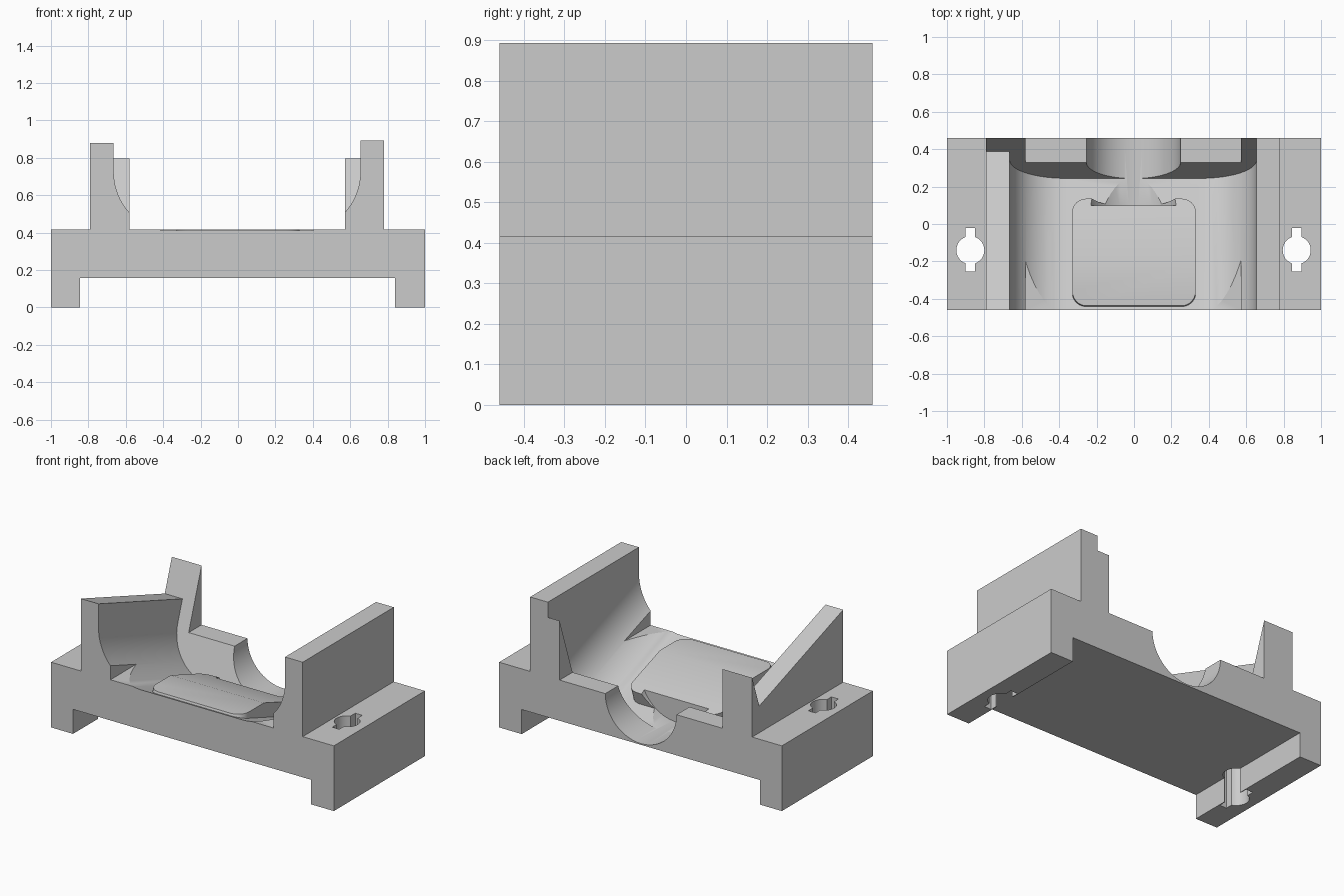
import bpy, bmesh, math
from mathutils import Matrix

cube = bpy.data.objects.get("Cube")
if cube:
    bpy.data.objects.remove(cube, do_unlink=True)

HALF_DEPTH = 0.46
DECK = 0.417
TILT = math.atan(0.344)
# Corner line where the sloping floor meets the sloping back stop
TILTED = Matrix.Translation((0, 0.244, 0.168)) @ Matrix.Rotation(-TILT, 4, 'X')

steel = bpy.data.materials.new("plain_grey")
steel.use_nodes = True
GREY = (0.6, 0.6, 0.6, 1)
steel.diffuse_color = GREY
steel.node_tree.nodes["Principled BSDF"].inputs["Base Color"].default_value = GREY


def prism(name, points, vector, matrix=Matrix()):
    """Extrude a closed outline of 3D points along a vector."""
    bm = bmesh.new()
    face = bm.faces.new([bm.verts.new(p) for p in points])
    out = bmesh.ops.extrude_face_region(bm, geom=[face])
    verts = [g for g in out["geom"] if isinstance(g, bmesh.types.BMVert)]
    bmesh.ops.translate(bm, verts=verts, vec=vector)
    bmesh.ops.recalc_face_normals(bm, faces=bm.faces)
    bm.transform(matrix)
    mesh = bpy.data.meshes.new(name)
    bm.to_mesh(mesh)
    bm.free()
    mesh.materials.append(steel)
    obj = bpy.data.objects.new(name, mesh)
    bpy.context.collection.objects.link(obj)
    return obj


def arc(cx, cy, r, start, end, steps):
    angles = [math.radians(start + (end - start) * i / steps) for i in range(steps + 1)]
    return [(cx + r * math.cos(a), cy + r * math.sin(a)) for a in angles]


def side(points, y):
    return [(x, y, z) for x, z in points]


def flat(points, z):
    return [(x, y, z) for x, y in points]


def combine(body, tool, operation='DIFFERENCE'):
    mod = body.modifiers.new(tool.name, 'BOOLEAN')
    mod.operation = operation
    mod.solver = 'EXACT'
    mod.object = tool
    bpy.context.view_layer.objects.active = body
    bpy.ops.object.modifier_apply(modifier=mod.name)
    bpy.data.objects.remove(tool, do_unlink=True)


# Main block with feet, shoulders and upright walls
outline = [(-1, 0), (-0.845, 0), (-0.845, 0.157), (0.84, 0.157), (0.84, 0), (1, 0),
           (1, DECK), (0.78, DECK), (0.78, 0.893), (-0.79, 0.893), (-0.79, DECK), (-1, DECK)]
body = prism("cradle_block", side(outline, -HALF_DEPTH), (0, 2 * HALF_DEPTH, 0))

# Sloping trough with rounded lower corners, and the lowered top of one wall
R = 0.3
trough = arc(-0.665 + R, R, R, 180, 270, 16) + arc(0.655 - R, R, R, 270, 360, 16)
trough += [(0.655, 1.2), (-1.2, 1.2), (-1.2, 0.444), (-0.665, 0.444)]
combine(body, prism("trough_cutter", side(trough, 0), (0, -2, 0), TILTED))

# Raised pad with rounded corners on the trough floor
pad = []
C = 0.075
for cx, cy, start in ((0.33 - C, -0.145 - C, 0), (-0.33 + C, -0.145 - C, 90),
                      (-0.33 + C, -0.725 + C, 180), (0.33 - C, -0.725 + C, 270)):
    pad += arc(cx, cy, C, start, start + 90, 6)
combine(body, prism("floor_pad", flat(pad, -0.01), (0, 0, 0.098), TILTED), 'UNION')

# Opening between the walls, above the deck
opening = [(-0.58, DECK), (0.572, DECK), (0.572, 1.5), (-0.58, 1.5)]
combine(body, prism("opening_cutter", side(opening, -1), (0, 2, 0)))

# Half-round seat in the back stop
combine(body, prism("seat_cutter", side(arc(-0.003, DECK, 0.252, 0, 360, 64)[:-1], 0.1), (0, 1, 0)))

# Keyhole-shaped bolt holes with a slot on both sides
gap = math.degrees(math.asin(0.025 / 0.075))
for name, x in (("right_bolt_hole", -0.875), ("left_bolt_hole", 0.87)):
    hole = arc(x, -0.14, 0.075, gap - 90, 90 - gap, 12)
    hole += [(x + 0.025, -0.022), (x - 0.025, -0.022)]
    hole += arc(x, -0.14, 0.075, 90 + gap, 270 - gap, 12)
    hole += [(x - 0.025, -0.255), (x + 0.025, -0.255)]
    combine(body, prism(name, flat(hole, -0.5), (0, 0, 1.2)))

bpy.ops.object.select_all(action='DESELECT')
body.select_set(True)
bpy.context.view_layer.objects.active = body
bpy.ops.object.shade_smooth_by_angle(angle=math.radians(25))
